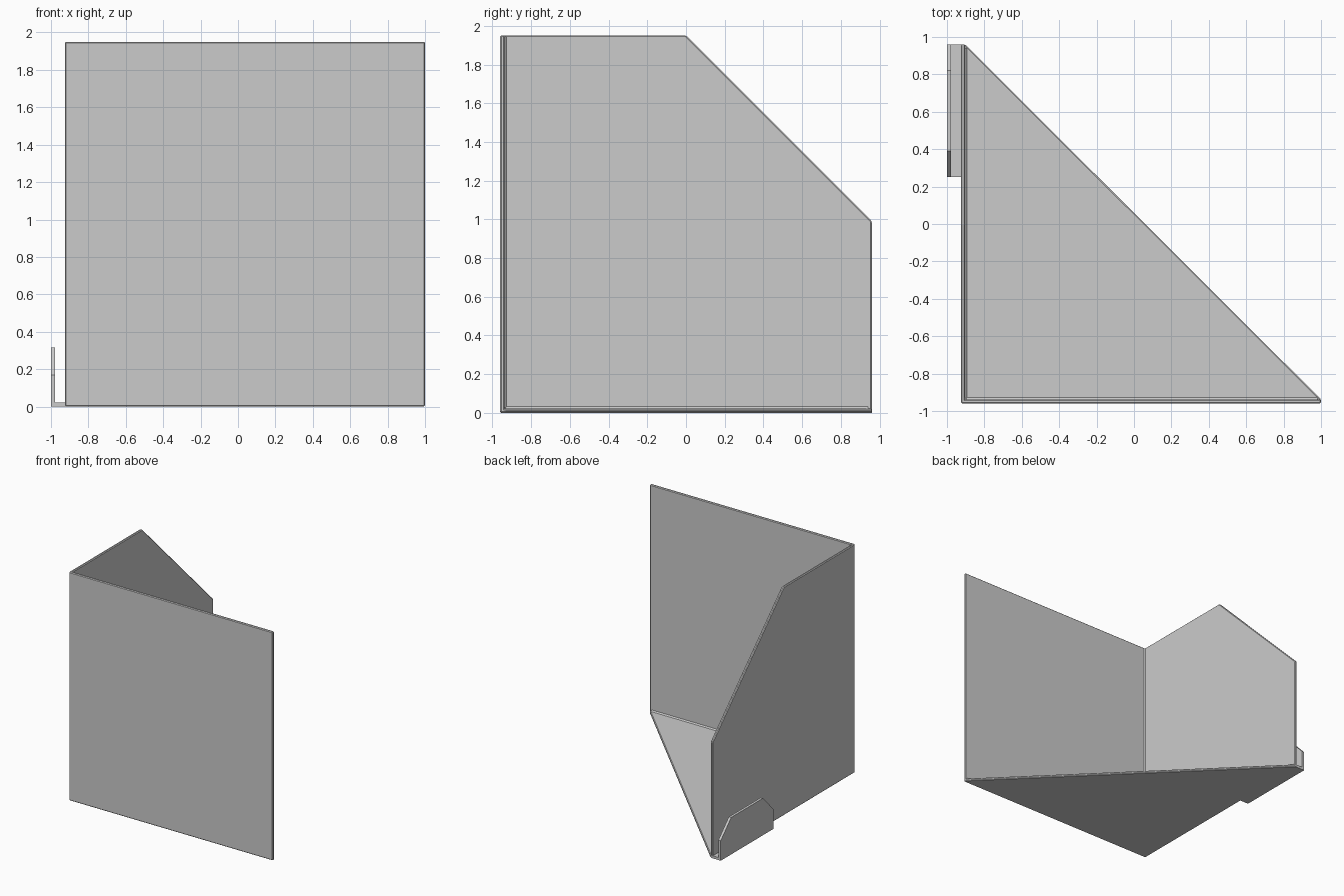
import bpy, bmesh
from mathutils import Vector

if "Cube" in bpy.data.objects:
    bpy.data.objects.remove(bpy.data.objects["Cube"])

grey = bpy.data.materials.new("light grey")
grey.diffuse_color = (0.6, 0.6, 0.6, 1)
grey.use_nodes = True
grey.node_tree.nodes["Principled BSDF"].inputs["Base Color"].default_value = grey.diffuse_color


def prism(name, axis, pts, lo, hi, bevel=0.0):
    """Extrude a 2D profile along an axis; pts are the other two axes in xyz order."""
    bm = bmesh.new()

    def place(p, d):
        c = list(p)
        c.insert("xyz".index(axis), d)
        return bm.verts.new(c)

    base = bm.faces.new([place(p, lo) for p in pts])
    out = bmesh.ops.extrude_face_region(bm, geom=[base])
    step = Vector([hi - lo if a == axis else 0 for a in "xyz"])
    bmesh.ops.translate(bm, vec=step, verts=[g for g in out["geom"] if isinstance(g, bmesh.types.BMVert)])
    bmesh.ops.recalc_face_normals(bm, faces=bm.faces)
    if bevel:
        bmesh.ops.bevel(bm, geom=bm.edges[:], offset=bevel, segments=1, affect='EDGES')
    me = bpy.data.meshes.new(name)
    bm.to_mesh(me)
    bm.free()
    me.materials.append(grey)
    ob = bpy.data.objects.new(name, me)
    bpy.context.collection.objects.link(ob)


L, R, F, B, H, T = -0.925, 1.0, -0.96, 0.96, 1.95, 0.022
EDGE = 0.006

# front and left walls, meeting in one corner
prism("front_wall", "y", [(L, 0), (R, 0), (R, H), (L, H)], F, F + T, EDGE)
prism("side_wall", "x", [(F, 0), (B, 0), (B, 0.99), (0, H), (F, H)], L, L + T, EDGE)

# triangular floor
prism("floor", "z", [(L, F), (R, F), (R, F + T), (L + T, B), (L, B)], 0, T, EDGE)

# small chamfered fillets along the inner corners
x, y, z, c = L + T, F + T, T, 0.01
prism("front_floor_fillet", "x", [(y, z), (y + c, z), (y, z + c)], x, 0.98)
prism("side_floor_fillet", "y", [(x, z), (x + c, z), (x, z + c)], y, 0.94)
prism("corner_fillet", "z", [(x, y), (x + c, y), (x, y + c)], z, H - 0.006)

# outer hook: a bottom strip with an upright lip
prism("hook_base", "x", [(0.25, 0), (B, 0), (B, T), (0.25, T)], -1.0, L + 0.01)
prism("hook_lip", "x", [(0.25, 0), (B, 0), (B, 0.17), (0.82, 0.315), (0.39, 0.315), (0.25, 0.17)], -1.0, -0.978)
